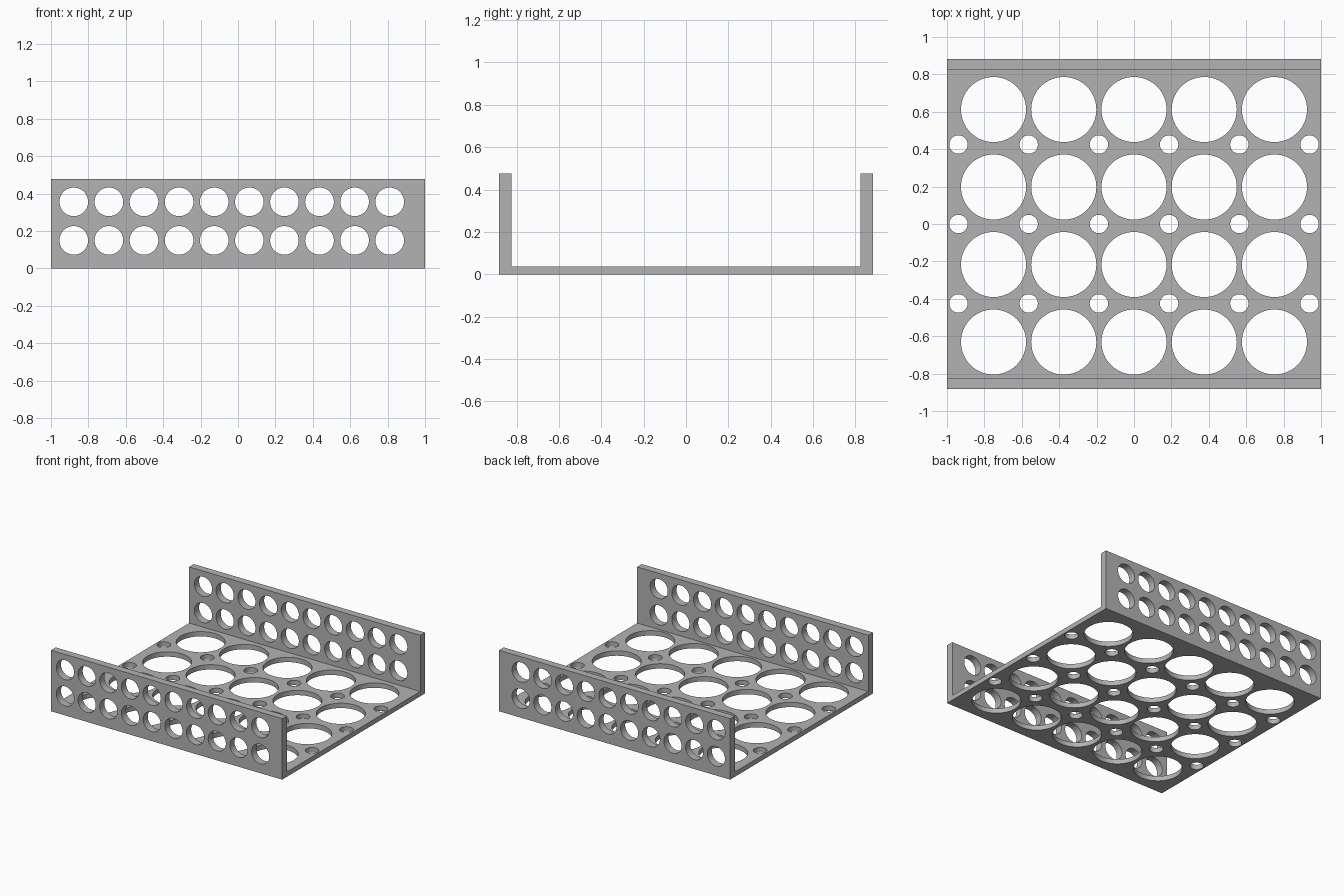
import bpy, bmesh, math
from mathutils import Matrix, Vector

if "Cube" in bpy.data.objects:
    bpy.data.objects.remove(bpy.data.objects["Cube"])

LENGTH, DEPTH, HEIGHT = 2.0, 1.764, 0.477
WALL, FLOOR = 0.058, 0.038

grey = bpy.data.materials.new("plain grey")
grey.diffuse_color = (0.45, 0.45, 0.45, 1)
grey.use_nodes = True
grey.node_tree.nodes["Principled BSDF"].inputs["Base Color"].default_value = grey.diffuse_color


def make_object(name, bm):
    bmesh.ops.recalc_face_normals(bm, faces=bm.faces)
    mesh = bpy.data.meshes.new(name)
    bm.to_mesh(mesh)
    bm.free()
    mesh.materials.append(grey)
    obj = bpy.data.objects.new(name, mesh)
    bpy.context.collection.objects.link(obj)
    return obj


def add_cylinder(bm, center, radius, depth, along_y=False):
    turn = Matrix.Rotation(math.pi / 2, 4, 'X') if along_y else Matrix()
    bmesh.ops.create_cone(bm, cap_ends=True, segments=64, radius1=radius,
                          radius2=radius, depth=depth,
                          matrix=Matrix.Translation(center) @ turn)


# U-shaped channel: profile in y/z extruded along x
y, yi = DEPTH / 2, DEPTH / 2 - WALL
profile = [(-y, 0), (y, 0), (y, HEIGHT), (yi, HEIGHT), (yi, FLOOR),
           (-yi, FLOOR), (-yi, HEIGHT), (-y, HEIGHT)]
bm = bmesh.new()
face = bm.faces.new([bm.verts.new((-LENGTH / 2, py, pz)) for py, pz in profile])
ext = bmesh.ops.extrude_face_region(bm, geom=[face])
moved = [v for v in ext["geom"] if isinstance(v, bmesh.types.BMVert)]
bmesh.ops.translate(bm, verts=moved, vec=Vector((LENGTH, 0, 0)))
tray = make_object("perforated_tray", bm)

# Hole cutters
bm = bmesh.new()
for i in range(5):                      # large floor holes
    for j in range(4):
        add_cylinder(bm, (0.3755 * (i - 2), -0.631 + 0.4143 * j, 0), 0.174, 0.12)
for i in range(6):                      # small floor holes
    for j in (-1, 0, 1):
        add_cylinder(bm, (0.3755 * (i - 2.5), 0.425 * j, 0), 0.049, 0.12)
for i in range(10):                     # two rows through both walls
    for z in (0.150, 0.356):
        add_cylinder(bm, (-0.878 + 0.1877 * i, 0, z), 0.0765, 2.2, True)
cutter = make_object("hole_cutter", bm)
cutter.hide_render = True

cut = tray.modifiers.new("holes", 'BOOLEAN')
cut.operation, cut.solver, cut.object = 'DIFFERENCE', 'EXACT', cutter
bpy.ops.object.select_all(action='DESELECT')
bpy.context.view_layer.objects.active = tray
tray.select_set(True)
bpy.ops.object.modifier_apply(modifier=cut.name)
bpy.data.objects.remove(cutter)

# Smooth hole walls, crisp rims
bpy.ops.object.shade_smooth_by_angle(angle=math.radians(30))
